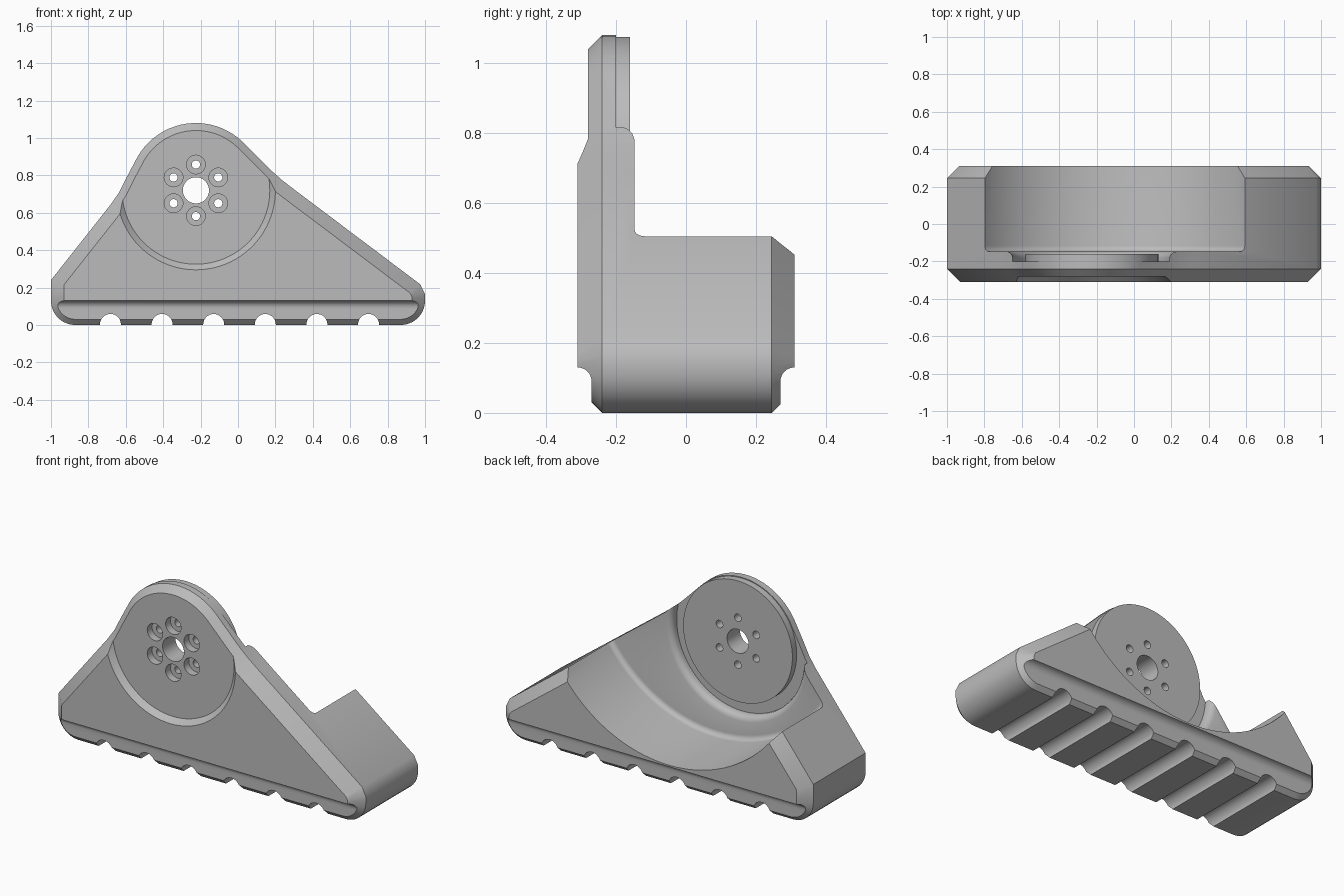
import bpy, bmesh, math
from mathutils import Vector, Matrix

cube = bpy.data.objects.get("Cube")
if cube:
    bpy.data.objects.remove(cube, do_unlink=True)

grey = bpy.data.materials.new("plain grey")
grey.use_nodes = True
colour = (0.5, 0.5, 0.5, 1)
grey.diffuse_color = colour
grey.node_tree.nodes["Principled BSDF"].inputs["Base Color"].default_value = colour

HUB_X, HUB_Z, HUB_R = -0.225, 0.72, 0.36


def arc(cx, cz, r, start, end, steps):
    angles = [math.radians(start + (end - start) * i / steps) for i in range(steps + 1)]
    return [(cx + r * math.cos(a), cz + r * math.sin(a)) for a in angles]


def make_object(name, bm):
    bmesh.ops.remove_doubles(bm, verts=bm.verts, dist=1e-5)
    bmesh.ops.recalc_face_normals(bm, faces=bm.faces)
    mesh = bpy.data.meshes.new(name)
    bm.to_mesh(mesh)
    bm.free()
    mesh.materials.append(grey)
    ob = bpy.data.objects.new(name, mesh)
    bpy.context.collection.objects.link(ob)
    return ob


def loft(name, rings):
    """Join matching rings of points and cap both ends."""
    bm = bmesh.new()
    loops = [[bm.verts.new(p) for p in ring] for ring in rings]
    n = len(loops[0])
    for a, b in zip(loops, loops[1:]):
        for i in range(n):
            j = (i + 1) % n
            bm.faces.new((a[i], a[j], b[j], b[i]))
    bm.faces.new(loops[0])
    bm.faces.new(loops[-1])
    return make_object(name, bm)


def revolve(name, profile, cx, cz, steps=64):
    """Turn (radius, y) points around an axis along y."""
    bm = bmesh.new()
    verts = [bm.verts.new((cx + r, y, cz)) for r, y in profile]
    edges = [bm.edges.new(pair) for pair in zip(verts, verts[1:])]
    bmesh.ops.spin(bm, geom=verts + edges, cent=(cx, 0, cz), axis=(0, 1, 0),
                   angle=math.tau, steps=steps, use_duplicate=False)
    return make_object(name, bm)


def rod(name, r, y0, y1, cx, cz, steps=32):
    return revolve(name, [(0, y0), (r, y0), (r, y1), (0, y1)], cx, cz, steps)


def inset(points, d):
    """Offset a counter-clockwise outline inwards."""
    out = []
    for i, p in enumerate(points):
        p = Vector(p)
        u = (p - Vector(points[i - 1])).normalized()
        v = (Vector(points[(i + 1) % len(points)]) - p).normalized()
        n1, n2 = Vector((-u.y, u.x)), Vector((-v.y, v.x))
        out.append(tuple(p + (n1 + n2) * d / (1 + n1.dot(n2))))
    return out


def at_depth(points, y):
    return [(x, y, z) for x, z in points]


# Body: triangular outline with rounded feet and a round hub on top
outline = (arc(0.87, 0.13, 0.13, -90, 0, 9)
           + [(1, 0.165), (0.975, 0.217), (0.3, 0.725), (0.235, 0.775), (0.17, 0.833)]
           + arc(HUB_X, HUB_Z, HUB_R, 46, 150, 20)
           + [(-0.595, 0.79), (-0.635, 0.71), (-0.68, 0.645), (-1, 0.24)]
           + arc(-0.87, 0.13, 0.13, 180, 270, 9))
body = loft("bracket_body", [
    at_depth(inset(outline, 0.07), -0.31), at_depth(outline, -0.24),
    at_depth(outline, 0.245), at_depth(inset(outline, 0.065), 0.31)])

cutters = []

# Curved saddle behind the front plate, with a filleted inner corner
fillet = arc(0.82, -0.117, 0.03, -90, 0, 5)
cutters.append(revolve("saddle_cutter",
                       [(0, -0.147)] + fillet + [(0.85, 0.3), (0.86, 0.4), (0, 0.4)],
                       -0.105, 0.99, 128))

# Round pocket around the raised rear disc
cutters.append(revolve("rear_pocket_cutter", [
    (0, 0.05), (0, -0.16), (0.355, -0.16), (0.355, -0.2), (0.425, -0.2),
    (0.425, -0.178), (0.43, -0.165), (0.44, -0.154), (0.46, -0.146), (0.46, 0.05), (0, 0.05)],
    HUB_X, HUB_Z, 96))

# Shallow front recess with a sloped rim
cutters.append(revolve("front_recess_cutter",
                       [(0, -0.28), (0.395, -0.28), (0.515, -0.4), (0, -0.4)],
                       HUB_X, HUB_Z, 96))

# Centre hole and ring of counterbored bolt holes
cutters.append(rod("centre_hole_cutter", 0.07, -0.5, 0.5, HUB_X, HUB_Z, 48))
for i in range(6):
    a = math.radians(90 + 60 * i)
    x, z = HUB_X + 0.138 * math.cos(a), HUB_Z + 0.138 * math.sin(a)
    cutters.append(revolve("bolt_hole_cutter", [
        (0, -0.45), (0.05, -0.45), (0.05, -0.235), (0.022, -0.235), (0.022, 0.2), (0, 0.2)],
        x, z, 32))

# Long side coves above the sole, front and back
for side in (1, -1):
    profile = [(0.45, -0.1), (0.27, -0.1)] + arc(0.31, 0.09, 0.04, 180, 90, 8) + [(0.45, 0.13)]
    cutters.append(loft("cove_cutter", [
        [(x, side * y, z) for y, z in profile] for x in (-1.2, 1.2)]))

# Grooves across the sole
for i in range(6):
    cutters.append(rod("sole_groove_cutter", 0.056, -0.6, 0.6, -0.682 + 0.276 * i, 0.003))

# Cut everything from the body and drop the cutters
bpy.context.view_layer.objects.active = body
for cutter in cutters:
    cutter.hide_render = True
    mod = body.modifiers.new("cut", 'BOOLEAN')
    mod.operation = 'DIFFERENCE'
    mod.solver = 'EXACT'
    mod.object = cutter
    bpy.ops.object.modifier_apply(modifier=mod.name)
for cutter in cutters:
    bpy.data.objects.remove(cutter, do_unlink=True)

for ob in bpy.context.selected_objects:
    ob.select_set(False)
body.select_set(True)
bpy.ops.object.shade_smooth_by_angle(angle=math.radians(28))
